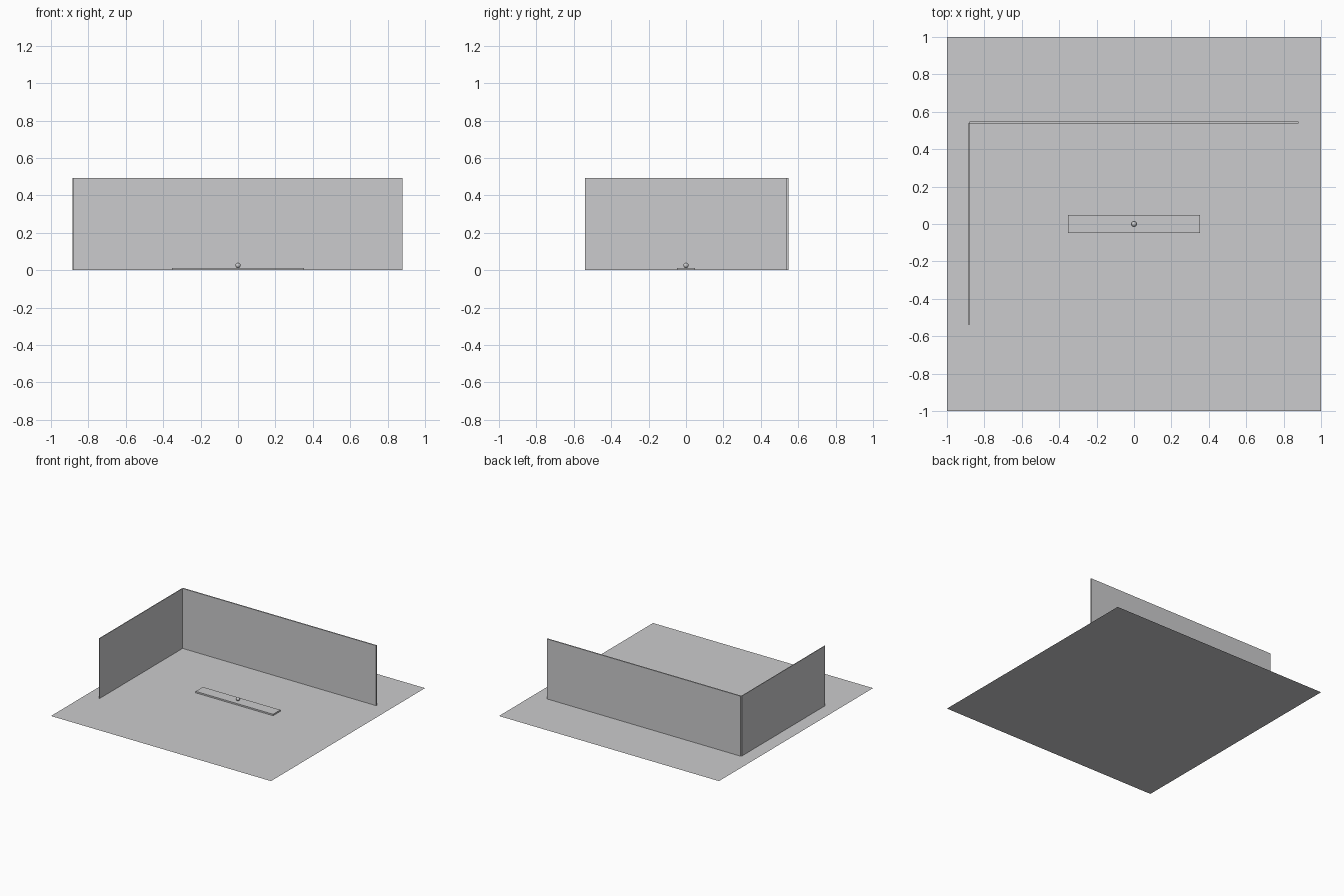
import bpy

if "Cube" in bpy.data.objects:
    bpy.data.objects.remove(bpy.data.objects["Cube"])

# One flat colour for the whole model
grey = bpy.data.materials.new("light grey")
grey.diffuse_color = (0.6, 0.6, 0.61, 1)
grey.use_nodes = True
grey.node_tree.nodes["Principled BSDF"].inputs["Base Color"].default_value = grey.diffuse_color


def finish(name):
    ob = bpy.context.object
    ob.name = name
    ob.data.materials.append(grey)
    return ob


def box(name, x, y, z):
    """Box given by its (min, max) range on each axis."""
    centre = [(a + b) / 2 for a, b in (x, y, z)]
    bpy.ops.mesh.primitive_cube_add(size=1, location=centre)
    ob = finish(name)
    ob.scale = [b - a for a, b in (x, y, z)]
    bpy.ops.object.transform_apply(location=False, rotation=False, scale=True)
    return ob


# Flat floor sheet
bpy.ops.mesh.primitive_plane_add(size=2, location=(0, 0, 0))
finish("floor")

# Two thin walls meeting at the back left corner
box("back_wall", (-0.88, 0.88), (0.538, 0.548), (0, 0.493))
box("left_wall", (-0.886, -0.88), (-0.54, 0.54), (0, 0.493))

# Low slab with a small ball on its centre
box("slab", (-0.352, 0.352), (-0.047, 0.047), (0, 0.012))
bpy.ops.mesh.primitive_uv_sphere_add(segments=24, ring_count=12, radius=0.014,
                                     location=(0, 0, 0.026))
finish("ball")
bpy.ops.object.shade_smooth()
